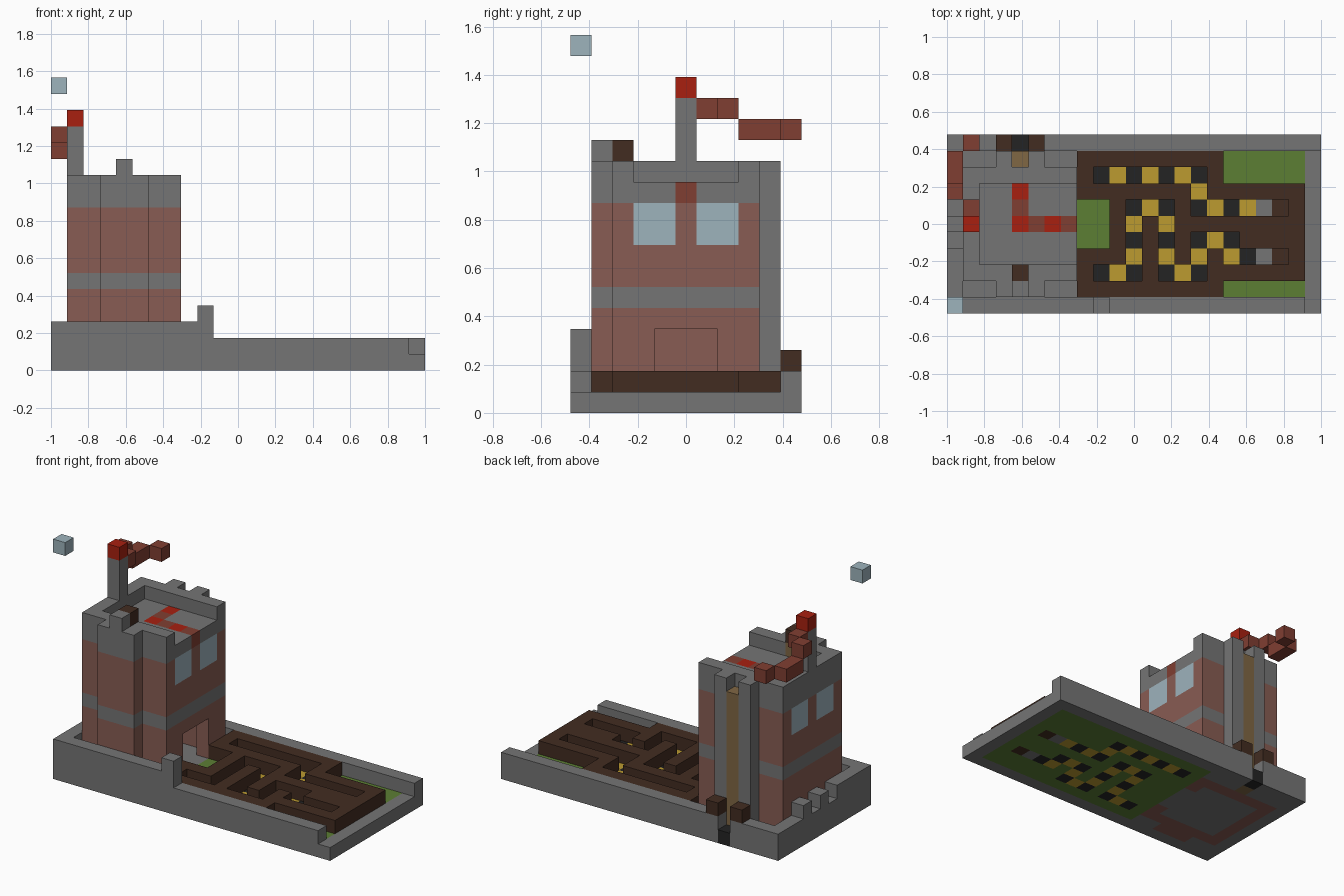
import bpy
import bmesh
from mathutils import Vector

NX, NY = 23, 11          # plan size in blocks
U = 2 / NX               # block edge

old = bpy.data.objects.get("Cube")
if old:
    bpy.data.objects.remove(old, do_unlink=True)

COLOURS = {              # sRGB bytes, converted to linear below
    "stone grey": "757575", "brick": "885C53", "pale glass": "9DB3BC",
    "bright red": "A82010", "dull red": "803E32", "dark earth": "422C21",
    "grass green": "5C7E34", "gold": "BC9B30", "coal black": "242424",
    "tan wood": "806744",
}


def linear(c):
    return c / 12.92 if c <= 0.04045 else ((c + 0.055) / 1.055) ** 2.4


def make_material(name, code):
    rgb = [linear(b / 255) for b in bytes.fromhex(code)]
    m = bpy.data.materials.new(name)
    m.use_nodes = True
    m.diffuse_color = (*rgb, 1)
    bsdf = m.node_tree.nodes["Principled BSDF"]
    bsdf.inputs["Base Color"].default_value = (*rgb, 1)
    bsdf.inputs["Roughness"].default_value = 0.9
    return m


MATS = {n: make_material(n, c) for n, c in COLOURS.items()}
STONE, BRICK, GLASS, RED, DULL, EARTH, GRASS, GOLD, COAL, WOOD = COLOURS
blocks = {}              # (i, j, k) -> (part, colour)


def span(v):
    return range(v, v + 1) if isinstance(v, int) else range(v[0], v[1] + 1)


def fill(part, colour, i, j, k):
    """Fill an inclusive block range; colour may be a rule on the level."""
    for a in span(i):
        for b in span(j):
            for c in span(k):
                blocks[a, b, c] = (part, colour(c) if callable(colour) else colour)


def clear(i, j, k):
    for a in span(i):
        for b in span(j):
            for c in span(k):
                blocks.pop((a, b, c), None)


def tower_bands(k):
    return STONE if k == 5 or k >= 10 else BRICK


# Base slab and lawn
fill("base", STONE, (0, 22), (0, 10), 0)
fill("lawn", GRASS, (8, 21), (1, 9), 0)

# Boundary walls
fill("front_wall", STONE, (0, 21), 0, 1)
fill("front_wall", STONE, (0, 8), 0, 2)
fill("front_wall", STONE, 9, 0, (2, 3))
fill("back_wall", STONE, (0, 22), 10, 1)
fill("side_wall", STONE, 0, (1, 9), 1)
for j in (1, 2, 3, 5, 7):
    fill("side_wall", STONE, 0, j, 2)

# Hedge maze with sunken path
fill("maze", EARTH, (8, 21), (1, 9), 1)
clear((8, 9), (4, 6), 1)
clear((17, 21), (8, 9), 1)
clear((17, 21), 1, 1)
PATH = [(8, 9, "BYBYBYB"), (7, 15, "Y"), (6, 11, "BYB"), (6, 15, "BYBYGE"),
        (5, 11, "Y"), (5, 13, "Y"), (4, 11, "B"), (4, 13, "B"), (4, 15, "BYB"),
        (3, 11, "Y"), (3, 13, "Y"), (3, 15, "Y"), (3, 17, "YBGE"),
        (2, 9, "BYB"), (2, 13, "BYB")]
KEY = {"B": COAL, "Y": GOLD, "G": STONE, "E": EARTH}
for j, start, run in PATH:
    for n, letter in enumerate(run):
        clear(start + n, j, 1)
        fill("maze_path", KEY[letter], start + n, j, 0)

# Hollow tower, buttress and roof
fill("tower", tower_bands, (1, 7), (2, 8), (0, 11))
fill("tower", STONE, (2, 6), (3, 7), 0)
clear((2, 6), (3, 7), (1, 9))
clear((2, 7), (3, 7), 11)
fill("buttress", tower_bands, (3, 5), 1, (0, 11))
fill("buttress", STONE, 4, 1, 12)
fill("signal_block", WOOD, 4, 2, 11)
fill("signal_block", EARTH, 4, 2, 12)

# Doorway
clear(7, (4, 6), (1, 3))
fill("tower", STONE, 7, (4, 6), 0)

# Windows on both ends
for i in (1, 7):
    for j in (3, 6):
        fill("window", GLASS, i, (j, j + 1), (8, 9))

# Roof trail, alternating reds
TRAIL = [(4, 7), (4, 6), (4, 5), (5, 5), (6, 5), (7, 5)]
for n, (i, j) in enumerate(TRAIL):
    fill("roof_trail", DULL if n % 2 else RED, i, j, 10)

# Back shaft: wood channel between stone columns
for i in (3, 5):
    fill("shaft_column", STONE, i, 9, (0, 11))
    fill("shaft_foot", EARTH, i, 10, 2)
fill("shaft_channel", WOOD, 4, 9, (0, 10))
clear(4, 10, 1)
fill("drain", COAL, 4, 10, 0)

# Flagpole, streaming flag and floating block
fill("flagpole", STONE, 1, 5, (12, 14))
fill("flagpole_tip", RED, 1, 5, 15)
for i, j, k in ((1, 6, 14), (0, 7, 14), (0, 8, 13), (0, 9, 13), (1, 10, 13)):
    fill("flag", DULL, i, j, k)
fill("floating_block", GLASS, 0, 0, 17)

AXES = [Vector(v) for v in ((1, 0, 0), (0, 1, 0), (0, 0, 1))]
ORIGIN = Vector((-1, -NY * U / 2, 0))


def build(part):
    """Mesh the exposed block sides of one part and merge flat areas."""
    cells = {p: c for p, (name, c) in blocks.items() if name == part}
    used = sorted(set(cells.values()))
    bm = bmesh.new()
    verts = {}

    def vert(v):
        key = tuple(round(2 * n) for n in v)
        if key not in verts:
            verts[key] = bm.verts.new(ORIGIN + v * U)
        return verts[key]

    for p, colour in cells.items():
        centre = Vector(p) + Vector((0.5, 0.5, 0.5))
        for a in range(3):
            s, t = AXES[(a + 1) % 3] / 2, AXES[(a + 2) % 3] / 2
            for sign in (1, -1):
                near = tuple(int(n) for n in Vector(p) + AXES[a] * sign)
                if near in blocks:
                    continue
                c = centre + AXES[a] * sign / 2
                ring = [c - s - t, c + s - t, c + s + t, c - s + t][::sign]
                face = bm.faces.new([vert(v) for v in ring])
                face.material_index = used.index(colour)
    bmesh.ops.dissolve_limit(bm, angle_limit=0.01, verts=bm.verts[:],
                             edges=bm.edges[:], delimit={'MATERIAL'})
    mesh = bpy.data.meshes.new(part)
    bm.to_mesh(mesh)
    bm.free()
    for colour in used:
        mesh.materials.append(MATS[colour])
    bpy.context.scene.collection.objects.link(bpy.data.objects.new(part, mesh))


for part in sorted({name for name, _ in blocks.values()}):
    build(part)
